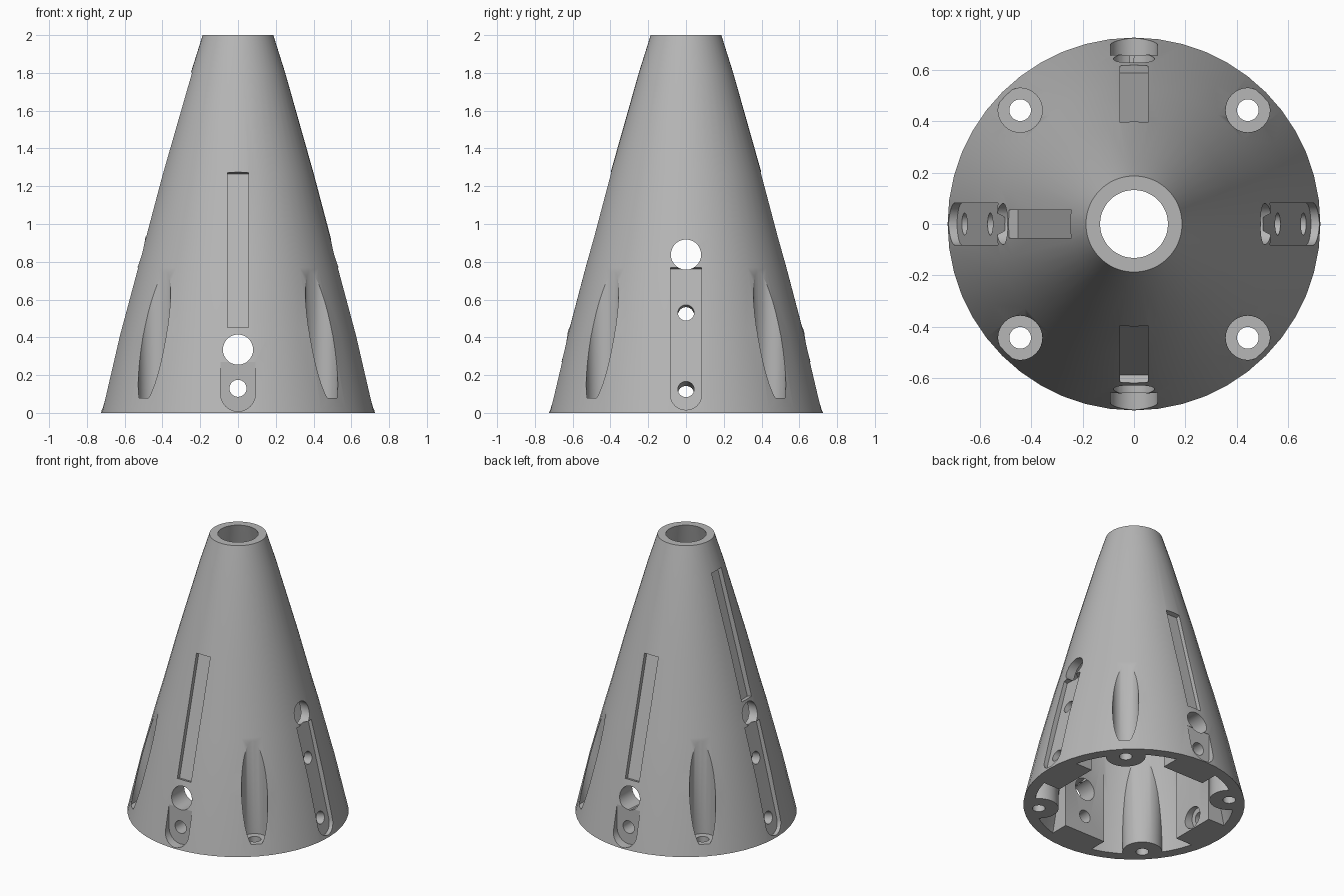
import bpy, bmesh
from math import sin, cos, pi, atan
from mathutils import Matrix, Vector

if "Cube" in bpy.data.objects:
    bpy.data.objects.remove(bpy.data.objects["Cube"])

grey = bpy.data.materials.new("light_grey")
grey.use_nodes = True
colour = (0.47, 0.47, 0.47, 1)
grey.diffuse_color = colour
grey.node_tree.nodes["Principled BSDF"].inputs["Base Color"].default_value = colour

FRONT, BACK, LEFT, RIGHT = -pi / 2, pi / 2, 0, pi
UP = Vector((0, 0, 1))


def finish(bm, name):
    bmesh.ops.recalc_face_normals(bm, faces=bm.faces)
    mesh = bpy.data.meshes.new(name)
    bm.to_mesh(mesh)
    bm.free()
    ob = bpy.data.objects.new(name, mesh)
    bpy.context.scene.collection.objects.link(ob)
    mesh.materials.append(grey)
    return ob


def lathe(name, profile, segments=48):
    """Closed solid of revolution from (radius, height) pairs."""
    bm = bmesh.new()
    rings = [[bm.verts.new((r * cos(2 * pi * i / segments), r * sin(2 * pi * i / segments), z))
              for i in range(segments)] for r, z in profile]
    for low, high in zip(rings, rings[1:]):
        for i in range(segments):
            j = (i + 1) % segments
            bm.faces.new((low[i], low[j], high[j], high[i]))
    bm.faces.new(rings[0])
    bm.faces.new(rings[-1])
    return finish(bm, name)


def frame(angle, radius, height, tilt=0):
    """Frame on the wall: x sideways, y up the slope, z outward."""
    out = Vector((cos(angle), sin(angle), 0))
    slope = UP * cos(tilt) - out * sin(tilt)
    normal = out * cos(tilt) + UP * sin(tilt)
    m = Matrix((slope.cross(normal), slope, normal)).transposed().to_4x4()
    m.translation = out * radius + UP * height
    return m


def prism(name, points, matrix, near, far):
    bm = bmesh.new()
    a, b = [[bm.verts.new(matrix @ Vector((x, y, z))) for x, y in points] for z in (near, far)]
    bm.faces.new(a)
    bm.faces.new(b)
    for i in range(len(a)):
        j = (i + 1) % len(a)
        bm.faces.new((a[i], a[j], b[j], b[i]))
    return finish(bm, name)


def circle(r, n=32):
    return [(r * cos(2 * pi * i / n), r * sin(2 * pi * i / n)) for i in range(n)]


def rectangle(w, low, high):
    return [(-w, low), (w, low), (w, high), (-w, high)]


def round_bottom(w, low, high, n=16):
    arc = [(-w * cos(pi * i / n), low + w - w * sin(pi * i / n)) for i in range(n + 1)]
    return arc + [(w, high), (-w, high)]


def cut(target, tool):
    tool.hide_render = True
    mod = target.modifiers.new("cut", 'BOOLEAN')
    mod.operation, mod.solver, mod.object = 'DIFFERENCE', 'EXACT', tool
    graph = bpy.context.evaluated_depsgraph_get()
    mesh = bpy.data.meshes.new_from_object(target.evaluated_get(graph))
    target.modifiers.clear()
    target.data = mesh
    bpy.data.objects.remove(tool)


# Outer shell and the hollow inside it
shell = lathe("cone_shell", [(0.725, 0), (0.63, 0.41), (0.535, 0.77), (0.49, 0.93),
                             (0.4, 1.27), (0.25, 1.8), (0.187, 2)])
hollow = lathe("hollow", [(0.662, -0.05), (0.565, 0.4), (0.467, 0.77), (0.425, 0.93),
                          (0.333, 1.27), (0.186, 1.8), (0.132, 2), (0.132, 2.1)])

# Screw bosses and mounting pads are left standing in the hollow
for k in range(4):
    c = 0.626
    a = pi / 4 + k * pi / 2
    spot = Matrix.Translation((c * cos(a), c * sin(a), 0))
    cut(hollow, prism("boss", circle(0.13), spot, -0.2, 0.95))
    cut(hollow, prism("pad", rectangle(0.165, -0.2, 0.8), frame(k * pi / 2, 0.5, 0), 0, 0.4))
cut(shell, hollow)

# Vertical screw pockets with a floor and a through hole
for k in range(4):
    a = pi / 4 + k * pi / 2
    spot = Matrix.Translation((0.626 * cos(a), 0.626 * sin(a), 0))
    cut(shell, prism("screw_pocket", circle(0.086), spot, 0.08, 1.2))
    cut(shell, prism("screw_hole", circle(0.042), spot, -0.1, 0.2))

# Front and back: short upright pocket, two holes and a slot
for side in (FRONT, BACK):
    wall = frame(side, 0, 0)
    cut(shell, prism("short_pocket", round_bottom(0.092, 0.008, 0.27), wall, 0.655, 0.9))
    for r, z in ((0.045, 0.13), (0.08, 0.335)):
        cut(shell, prism("hole", circle(r), frame(side, 0, z), 0.2, 0.9))
    cut(shell, prism("slot", rectangle(0.055, 0, 0.85),
                     frame(side, 0.588, 0.445, atan(0.268)), 0, 0.2))

# Left and right: long sloping pocket, angled screw holes and a round port
tilt = atan(0.247)
for side in (LEFT, RIGHT):
    cut(shell, prism("long_pocket", round_bottom(0.082, 0.008, 0.785),
                     frame(side, 0.69, 0, tilt), 0, 0.2))
    cut(shell, prism("port", circle(0.08), frame(side, 0, 0.838), 0.2, 0.9))
    for z in (0.125, 0.53):
        spot = frame(side, 0.69 - 0.247 * z, z, tilt)
        cut(shell, prism("angled_hole", circle(0.043), spot, -0.3, 0.2))
        cut(shell, prism("counterbore", circle(0.075), spot, -0.3, -0.1))

# Extra slot high on the right side
cut(shell, prism("high_slot", rectangle(0.055, 0, 0.9),
                 frame(RIGHT, 0.452, 0.925, atan(0.276)), 0, 0.2))

bpy.context.view_layer.objects.active = shell
shell.select_set(True)
bpy.ops.object.shade_smooth_by_angle(angle=0.5)
